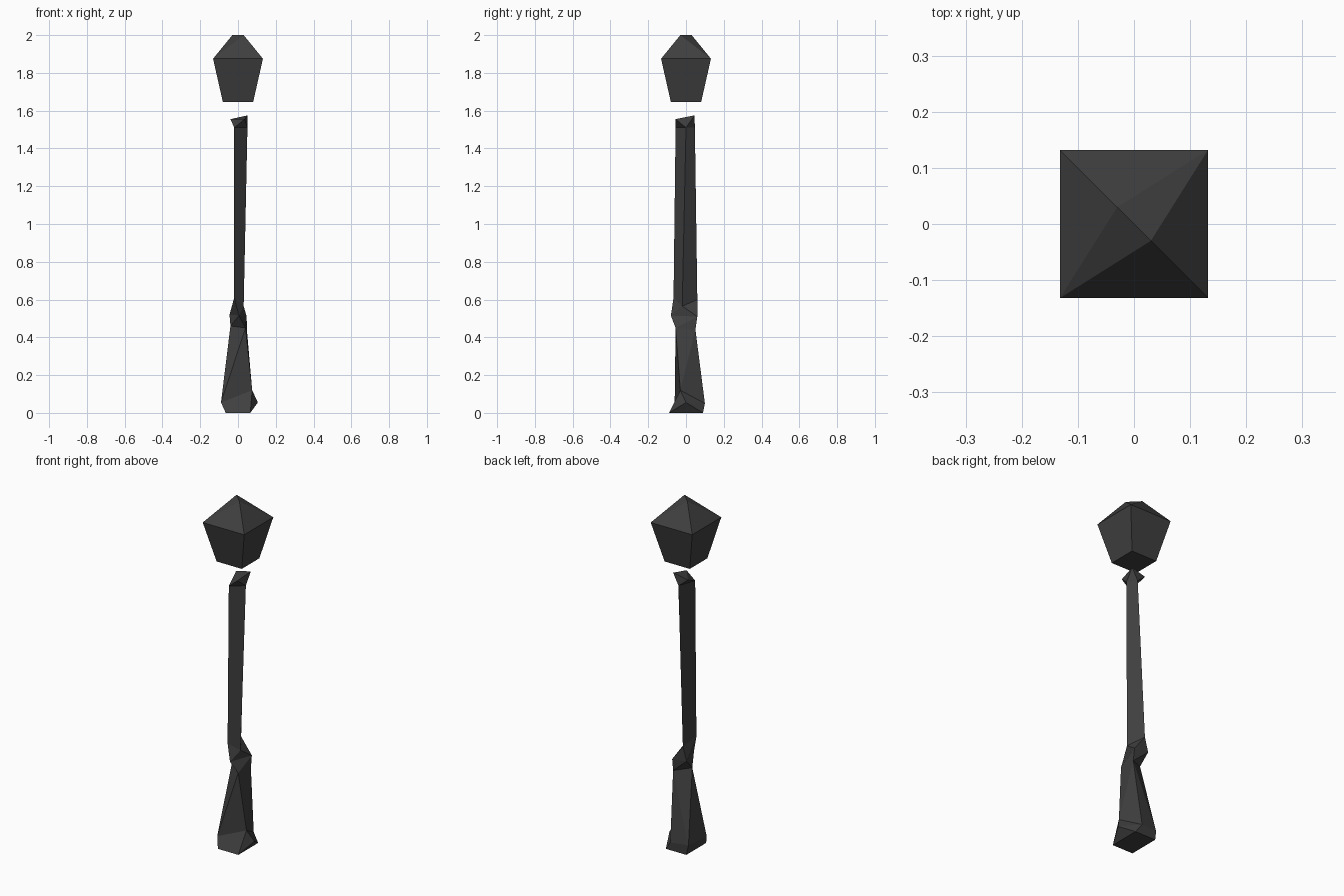
import bpy
import bmesh

cube = bpy.data.objects.get("Cube")
if cube:
    bpy.data.objects.remove(cube, do_unlink=True)

# Single dark iron colour
iron = bpy.data.materials.new("dark_iron")
iron.use_nodes = True
colour = (0.05, 0.05, 0.05, 1)
iron.diffuse_color = colour
bsdf = next(n for n in iron.node_tree.nodes if n.type == 'BSDF_PRINCIPLED')
bsdf.inputs["Base Color"].default_value = colour
bsdf.inputs["Roughness"].default_value = 0.8


def ring(bm, *points):
    return [bm.verts.new(p) for p in points]


def rect(bm, hx, hy, z):
    return ring(bm, (-hx, -hy, z), (hx, -hy, z), (hx, hy, z), (-hx, hy, z))


def bridge(bm, a, b, faceted=False):
    """Join two equal rings with quads, or with alternating triangles."""
    for i in range(len(a)):
        j = (i + 1) % len(a)
        if faceted:
            bm.faces.new((a[i], a[j], b[i]))
            bm.faces.new((a[j], b[j], b[i]))
        else:
            bm.faces.new((a[i], a[j], b[j], b[i]))


def finish(bm, name):
    bmesh.ops.recalc_face_normals(bm, faces=bm.faces[:])
    mesh = bpy.data.meshes.new(name)
    bm.to_mesh(mesh)
    bm.free()
    mesh.materials.append(iron)
    obj = bpy.data.objects.new(name, mesh)
    bpy.context.collection.objects.link(obj)
    return obj


# Lantern: flared square box with a roof rising to a short diagonal ridge
bm = bmesh.new()
floor = rect(bm, 0.08, 0.08, 1.645)
eave = rect(bm, 0.132, 0.132, 1.875)
back, front = ring(bm, (-0.03, 0.03, 2), (0.03, -0.03, 2))
bridge(bm, floor, eave)
bm.faces.new(floor)
fl, fr, br, bl = eave
for face in ((fl, fr, front), (fr, br, front), (br, bl, back),
             (bl, fl, back), (fl, front, back), (br, back, front)):
    bm.faces.new(face)
finish(bm, "lantern")

# Post: rough three-sided shaft, twisted collars and a chunky foot
bm = bmesh.new()
tip = ring(bm, (0.035, -0.055, 1.555), (0.05, 0.045, 1.575), (-0.04, 0.04, 1.555))
shaft_top = ring(bm, (-0.02, -0.055, 1.51), (0.05, 0, 1.51), (0.015, 0.047, 1.51))
shaft_low = ring(bm, (-0.02, -0.066, 0.61), (0.03, -0.02, 0.565), (-0.022, 0.06, 0.6))
collar = ring(bm, (0.005, -0.08, 0.515), (0.046, 0.06, 0.51), (-0.045, 0.058, 0.52))
neck = ring(bm, (0.04, -0.055, 0.45), (0.047, 0.05, 0.44), (-0.04, 0, 0.46))
bm.faces.new(tip)
bridge(bm, shaft_top, tip, True)
bridge(bm, shaft_low, shaft_top)
bridge(bm, shaft_low, collar, True)
bridge(bm, collar, neck, True)

# Foot: uneven skirt with one pointed spur above a rectangular sole
k, l, j = neck
m, n, spur, o, q = ring(bm, (-0.09, -0.06, 0.055), (0.075, -0.03, 0.12),
                        (0.105, 0, 0.055), (0.03, 0.1, 0.05), (-0.075, 0.085, 0.055))
sole = rect(bm, 0.065, 0.09, 0)
a, b, c, d = sole
for face in ((j, k, m), (k, n, m), (k, l, n), (l, o, n), (l, q, o), (l, j, q),
             (j, m, q), (m, n, b, a), (n, spur, b), (spur, c, b), (n, o, spur),
             (spur, o, c), (o, q, d, c), (q, m, a, d), sole):
    bm.faces.new(face)
finish(bm, "lamp_post")
